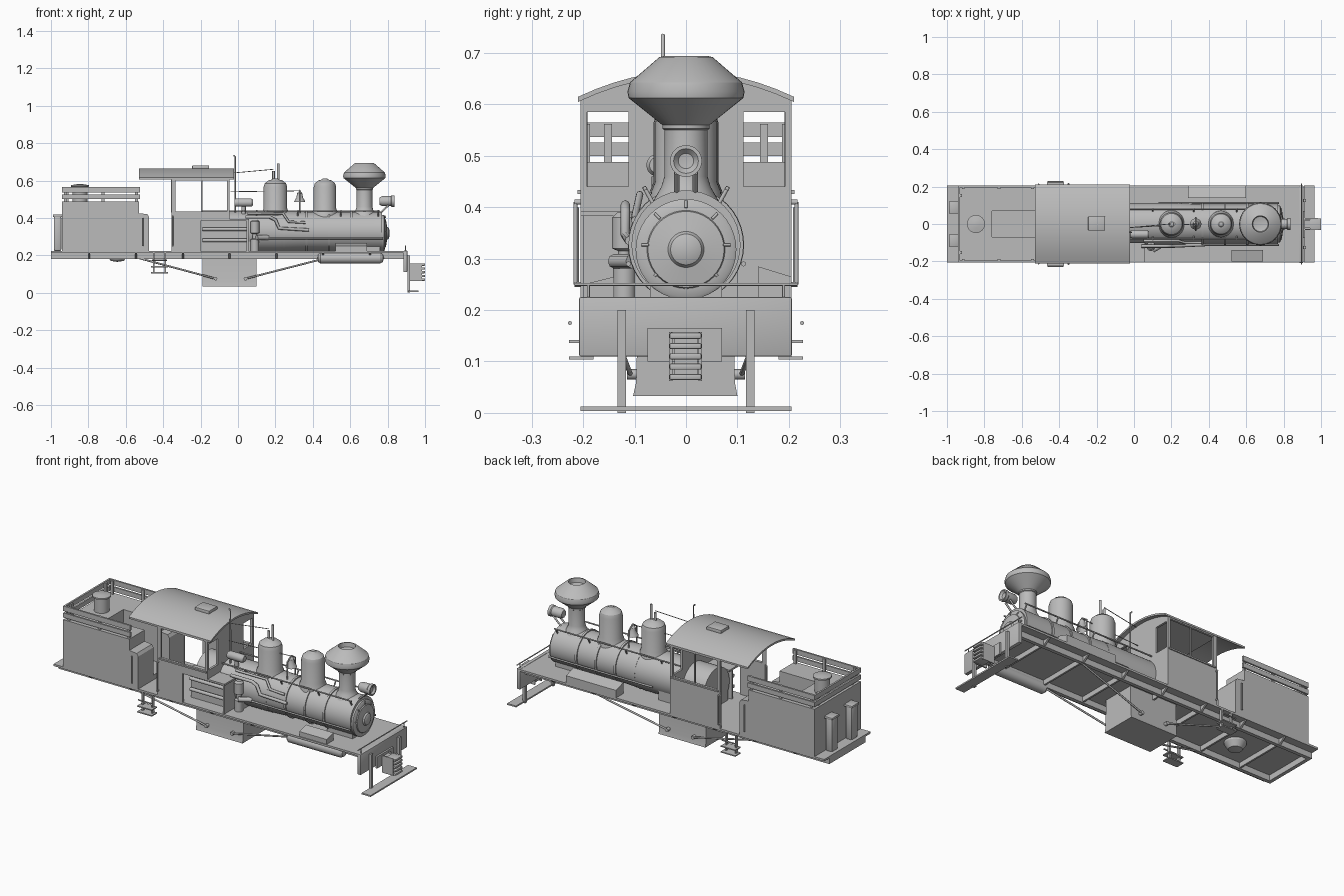
import bpy, bmesh
from math import pi, cos, sin
from mathutils import Matrix, Vector

default_cube = bpy.data.objects.get("Cube")
if default_cube:
    bpy.data.objects.remove(default_cube)

grey = bpy.data.materials.new("plain grey")
grey.use_nodes = True
grey.diffuse_color = (.5, .5, .5, 1)
grey.node_tree.nodes["Principled BSDF"].inputs["Base Color"].default_value = (.5, .5, .5, 1)
SIDES = (("right", -1), ("left", 1))


def add_object(name, data):
    obj = bpy.data.objects.new(name, data)
    data.materials.append(grey)
    bpy.context.collection.objects.link(obj)
    return obj


def finish(name, bm):
    bmesh.ops.recalc_face_normals(bm, faces=bm.faces)
    mesh = bpy.data.meshes.new(name)
    bm.to_mesh(mesh)
    bm.free()
    return add_object(name, mesh)


def box(name, xs, ys, zs, bevel=0):
    """Block spanning three (low, high) ranges."""
    bm = bmesh.new()
    bmesh.ops.create_cube(bm, size=1)
    for v in bm.verts:
        v.co = Vector([(r[0] + r[1]) / 2 + c * abs(r[1] - r[0]) for r, c in zip((xs, ys, zs), v.co)])
    if bevel:
        bmesh.ops.bevel(bm, geom=bm.edges[:], offset=bevel, segments=2, affect='EDGES', profile=.5)
    return finish(name, bm)


def extrude(name, profile, axis, low, high):
    """Prism of a (y, z) profile along X, or an (x, z) profile along Y."""
    bm = bmesh.new()
    place = (lambda a, b: (low, a, b)) if axis == 'X' else (lambda a, b: (a, low, b))
    face = bm.faces.new([bm.verts.new(place(a, b)) for a, b in profile])
    new = bmesh.ops.extrude_face_region(bm, geom=[face])["geom"]
    shift = Vector((high - low, 0, 0)) if axis == 'X' else Vector((0, high - low, 0))
    bmesh.ops.translate(bm, vec=shift, verts=[g for g in new if isinstance(g, bmesh.types.BMVert)])
    return finish(name, bm)


def lathe(name, profile, at, axis='Z', steps=32):
    """Turned part from (radius, height) points."""
    bm = bmesh.new()
    ring = [bm.verts.new((r, 0, h)) for r, h in profile]
    edges = [bm.edges.new(pair) for pair in zip(ring, ring[1:])]
    bmesh.ops.spin(bm, geom=ring + edges, cent=(0, 0, 0), axis=(0, 0, 1), angle=2 * pi, steps=steps)
    bmesh.ops.remove_doubles(bm, verts=bm.verts, dist=.0001)
    turn = Matrix.Rotation(pi / 2, 4, 'Y') if axis == 'X' else Matrix()
    bm.transform(Matrix.Translation(at) @ turn)
    return finish(name, bm)


def tube(name, points, radius=.004):
    curve = bpy.data.curves.new(name, 'CURVE')
    curve.dimensions = '3D'
    curve.bevel_depth, curve.bevel_resolution = radius, 2
    curve.use_fill_caps = True
    spline = curve.splines.new('POLY')
    spline.points.add(len(points) - 1)
    for point, co in zip(spline.points, points):
        point.co = (*co, 1)
    return add_object(name, curve)


def cut(obj, *ranges):
    for spans in ranges:
        cutter = box("cutter", *spans)
        cutter.hide_render = True
        mod = obj.modifiers.new("cut", 'BOOLEAN')
        mod.operation, mod.object, mod.solver = 'DIFFERENCE', cutter, 'EXACT'
        bpy.context.view_layer.objects.active = obj
        bpy.ops.object.modifier_apply(modifier=mod.name)
        bpy.data.objects.remove(cutter)


# Frame: deck, sills, cross members, end beams
box("deck", (-1, .9), (-.205, .205), (.212, .223))
for side, s in SIDES:
    box(side + "_sill", (-.98, .89), (s * .14, s * .16), (.18, .212))
for i in range(7):
    x = -.8 + i * .25
    box("cross_member", (x, x + .01), (-.14, .14), (.185, .212))
    for side, s in SIDES:
        extrude(side + "_deck_bracket", [(s * .16, .212), (s * .2, .212), (s * .16, .182)], 'X', x, x + .01)
box("front_beam", (.885, .905), (-.208, .206), (.11, .225), .003)
box("rear_beam", (-1, -.98), (-.16, .16), (.18, .212))
lathe("tank_sump", [(0, -.045), (.035, -.04), (.055, -.01), (.055, 0)], (-.645, 0, .21))

# Coupler, step board and its posts
box("coupler_plate", (.905, .915), (-.075, .07), (.1, .165))
box("coupler_shank", (.915, .95), (-.022, .022), (.075, .15))
for y in (-.033, .024):
    box("coupler_cheek", (.915, .985), (y, y + .007), (.062, .157))
for i in range(5):
    z = .064 + i * .02
    box("coupler_slat", (.94, 1), (-.032, .03), (z, z + .012), .003)
box("step_board", (.91, .965), (-.205, .205), (.004, .012))
for side, s in SIDES:
    box(side + "_step_post", (.905, .92), (s * .117, s * .133), (0, .2))
    tube(side + "_crossbar_post", [(.895, s * .19, .22), (.895, s * .19, .25)], .003)
tube("front_crossbar", [(.895, -.217, .25), (.895, .217, .25)], .003)

# Boiler with bands, smokebox door and clamps
AXIS = .327
lathe("boiler", [(0, 0), (.113, 0), (.113, .4), (.106, .55), (.106, .96), (0, .96)], (-.19, 0, AXIS), 'X', 40)
for x in (.12, .24, .36, .48, .6):
    lathe("boiler_band", [(.104, 0), (.112, 0), (.112, .012), (.104, .012)], (x, 0, AXIS), 'X', 40)
lathe("smokebox_door", [(.098, 0), (.098, .012), (.092, .016), (.076, .018), (.074, .023), (.035, .029),
                        (.03, .037), (.018, .042), (0, .043)], (.768, 0, .318), 'X', 40)
for i in range(8):
    y, z = cos(i * pi / 4), sin(i * pi / 4)
    tube("door_clamp", [(.789, y * .072, AXIS + z * .072), (.786, y * .086, AXIS + z * .086)], .003)
box("smokebox_saddle", (.6, .76), (-.07, .07), (.22, .26))

# Firebox and ash pan
box("firebox", (-.19, .1), (-.1, .1), (.22, .36))
extrude("ash_pan", [(-.103, .033), (.1, .033), (.095, .06), (.093, .22), (-.093, .22), (-.097, .06)], 'X', -.19, .1)

# Stack
lathe("stack", [(0, .41), (.065, .41), (.048, .44), (.042, .46), (.042, .55), (.046, .553), (.046, .56),
                (.112, .613), (.114, .625), (.109, .643), (.052, .692), (.044, .694), (.04, .67), (0, .66)], (.676, 0, 0), steps=40)

# Domes, whistle, bell
for name, x, r in (("steam_dome", .2, .063), ("sand_dome", .465, .06)):
    lathe(name, [(0, .4), (r + .012, .4), (r + .008, .43), (r, .45), (r, .565), (r * .9, .585),
                 (r * .6, .6), (r * .3, .605), (.012, .612), (0, .612)], (x, 0, 0))
for x, top in ((.19, .65), (.215, .69)):
    tube("whistle", [(x, 0, .6), (x, 0, top)], .007)
lathe("bell", [(.03, .485), (.026, .495), (.017, .51), (.015, .53), (.006, .54), (0, .55)], (.33, 0, 0))
for s in (-1, 1):
    tube("bell_yoke", [(.33, s * .034, .425), (.33, s * .034, .525), (.33, 0, .548)])
tube("whistle_cord", [(-.03, -.02, .64), (.19, 0, .66)], .002)
tube("bell_cord", [(-.04, -.02, .54), (.33, 0, .545)], .002)

# Headlight on its bracket
lathe("headlight", [(0, 0), (.02, 0), (.027, .015), (.027, .06), (.031, .065), (.031, .08), (.024, .08), (.015, .07), (0, .068)],
      (.757, 0, .49), 'X')
for s in (-1, 1):
    tube("headlight_bracket", [(.75, s * .018, .415), (.77, s * .018, .435), (.805, s * .018, .468)], .005)

# Boiler rails and plumbing
for side, s in SIDES:
    tube(side + "_boiler_rail", [(-.05, s * .08, .437), (.76, s * .08, .437)])
    for x in (.1, .32, .55, .75):
        tube(side + "_rail_stanchion", [(x, s * .06, .4), (x, s * .082, .44)])
    tube(side + "_feed_pipe", [(.13, s * .112, .29), (.775, s * .112, .29)], .005)
tube("steam_pipe", [(.04, -.118, .405), (.17, -.118, .405), (.2, -.118, .39), (.22, -.118, .345), (.38, -.11, .335)], .009)
tube("side_pipe", [(.05, -.09, .425), (.24, -.09, .425), (.27, -.1, .38), (.36, -.1, .375)], .007)
lathe("generator", [(0, 0), (.018, 0), (.022, .01), (.022, .09), (.016, .1), (0, .1)], (-.02, -.055, .482), 'X')
tube("generator_stand", [(.03, -.055, .42), (.03, -.055, .46)], .012)
lathe("air_pump", [(0, .223), (.022, .223), (.022, .285), (.012, .29), (.012, .315), (.024, .32), (.024, .38), (.014, .39), (0, .39)],
      (.09, -.12, 0), steps=20)
tube("check_valve", [(.1, -.14, .295), (.16, -.105, .295)], .014)

# Deck boxes and air tank
extrude("left_toolbox", [(.14, .223), (.205, .223), (.205, .265), (.14, .285)], 'X', .29, .6)
extrude("right_toolbox", [(-.14, .223), (-.2, .223), (-.2, .25), (-.14, .265)], 'X', .52, .69)
lathe("air_tank", [(0, 0), (.02, .004), (.029, .015), (.029, .335), (.02, .35), (0, .355)], (.425, -.165, .185), 'X')


# Cab shell with windows, open rear and side recess
def arch(half, eave, peak):
    return [(-half + i * half / 6, eave + (peak - eave) * (1 - ((i - 6) / 6) ** 2)) for i in range(13)]


cab = extrude("cab", [(-.205, .223)] + arch(.205, .612, .658) + [(.205, .223)], 'X', -.355, -.045)
cut(cab, ((-.5, -.057), (-.193, .193), (.2, .605)),
    ((-.335, -.06), (-.3, .3), (.435, .6)),
    ((-.1, 0), (-.193, -.112), (.44, .585)), ((-.1, 0), (.112, .193), (.44, .585)),
    ((-.2, 0), (-.3, -.13), (.2, .385)))
extrude("roof", arch(.21, .615, .665) + arch(.21, .605, .655)[::-1], 'X', -.53, -.022)
box("roof_vent", (-.245, -.155), (-.035, .04), (.655, .68), .003)
box("recess_top", (-.2, .06), (-.205, -.1), (.383, .393))
box("recess_front", (.046, .056), (-.2, -.1), (.223, .385))
box("recess_back", (-.2, .05), (-.13, -.12), (.223, .385))
for z in (.28, .34):
    tube("recess_pipe", [(-.19, -.15, z), (.05, -.15, z)], .01)
for side, s in SIDES:
    box(side + "_window_bar", (-.198, -.19), (s * .196, s * .202), (.43, .605))
    box(side + "_window_sill", (-.345, -.05), (s * .2, s * .211), (.426, .434))
    tube(side + "_cab_handrail", [(-.35, s * .215, .25), (-.35, s * .215, .41)])
    tube(side + "_roof_post", [(-.353, s * .198, .43), (-.353, s * .198, .61)], .006)
    for z in (.25, .41):
        tube(side + "_handrail_mount", [(-.35, s * .2, z), (-.35, s * .217, z)], .005)
tube("signal_pole", [(-.015, -.045, .43), (-.015, -.045, .725), (-.025, -.045, .735)])

# Rear tank with fuel slot, fences, filler and rear canisters
tank = extrude("rear_tank", [(-.94, .223), (-.475, .223), (-.475, .405), (-.485, .42), (-.53, .425),
                             (-.53, .488), (-.94, .488)], 'Y', -.205, .205)
cut(tank, ((-.76, -.4), (-.07, .07), (.25, .6)))
for low, high in ((.5, .526), (.537, .565)):
    box("rear_fence_board", (-.94, -.93), (-.205, .205), (low, high))
    for side, s in SIDES:
        box(side + "_fence_board", (-.94, -.525), (s * .195, s * .205), (low, high))
for side, s in SIDES:
    for x in (-.92, -.73, -.55):
        box(side + "_fence_post", (x, x + .015), (s * .187, s * .196), (.48, .562))
    box(side + "_rear_post", (-.93, -.92), (s * .144, s * .16), (.48, .562))
    tube(side + "_tank_handrail", [(-.51, s * .212, .25), (-.51, s * .212, .4)])
    box(side + "_rear_canister", (-.985, -.945), (s * .06, s * .115), (.223, .41), .008)
    box(side + "_canister_lid", (-.99, -.94), (s * .055, s * .12), (.405, .418), .003)
lathe("tank_filler", [(0, .48), (.04, .48), (.04, .565), (.048, .567), (.048, .575), (.02, .58), (0, .582)], (-.845, 0, 0))

# Side steps and truss rods
for side, s in SIDES:
    for z in (.104, .136):
        box(side + "_step_tread", (-.465, -.375), (s * .18, s * .228), (z, z + .006))
    for x in (-.45, -.39):
        box(side + "_step_hanger", (x - .004, x + .004), (s * .19, s * .205), (.104, .212))
    tube(side + "_step_grip", [(-.46, s * .226, .175), (-.38, s * .226, .175)])
    for inner, outer in ((-.12, -.53), (.04, .47)):
        tube(side + "_truss_rod", [(inner, s * .108, .075), (outer, s * .15, .185)], .005)
        tube(side + "_truss_anchor", [(inner, s * .09, .075), (inner, s * .115, .075)], .01)

# Smooth shading with sharp edges kept
bpy.ops.object.select_all(action='DESELECT')
parts = [o for o in bpy.context.scene.objects if o.type == 'MESH' and grey.name in o.data.materials]
for part in parts:
    part.select_set(True)
bpy.context.view_layer.objects.active = parts[0]
bpy.ops.object.shade_smooth_by_angle()
